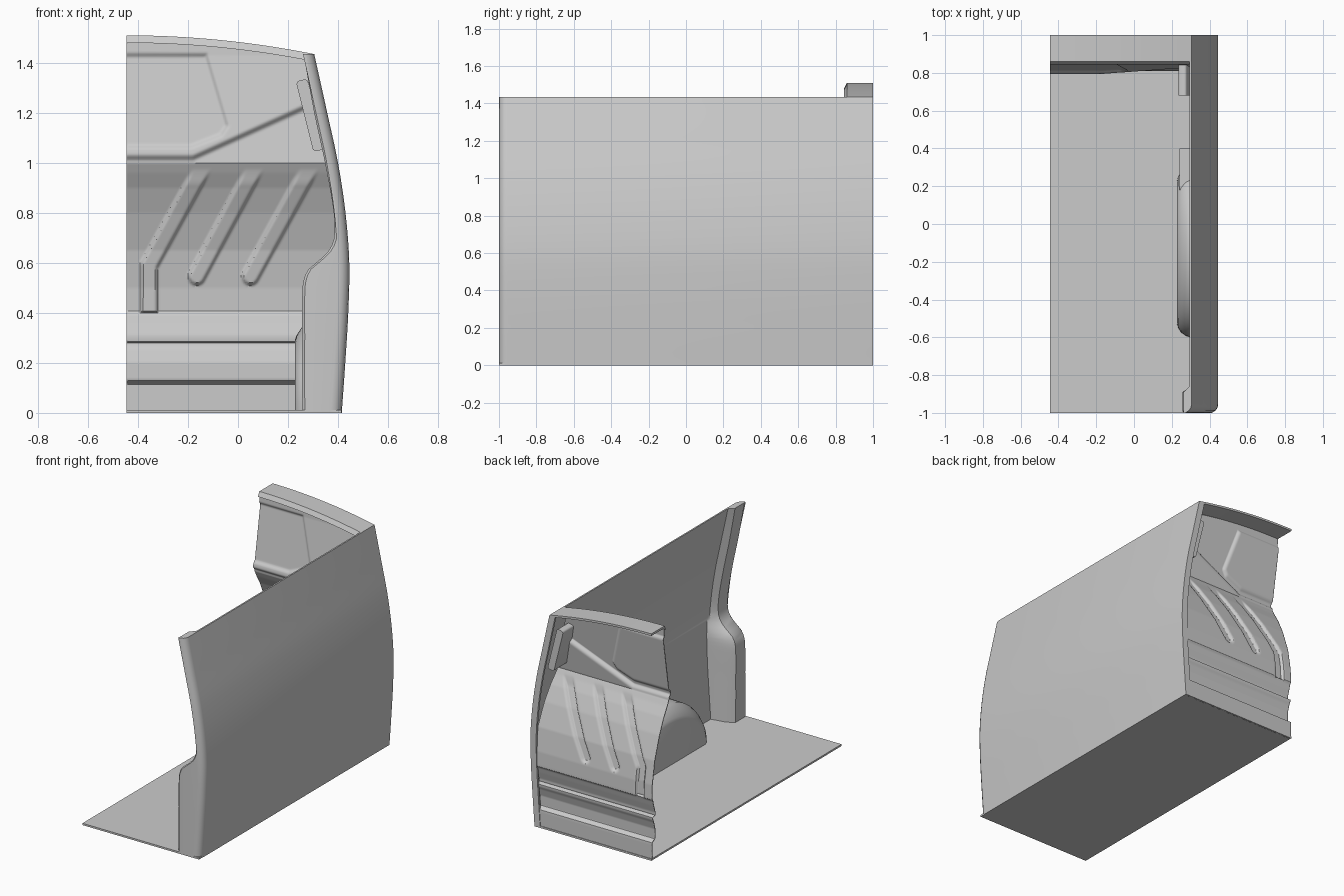
import bpy, bmesh, math
from mathutils import Vector, Matrix

if "Cube" in bpy.data.objects:
    bpy.data.objects.remove(bpy.data.objects["Cube"])

X0 = -0.445


def smooth(a, b, v):
    t = min(1, max(0, (v - a) / (b - a)))
    return t * t * (3 - 2 * t)


def curve(points, v):
    """Smooth interpolation through (key, value) points."""
    n = len(points)
    i = 0
    while i < n - 2 and v > points[i + 1][0]:
        i += 1
    slope = lambda j: ((points[min(j + 1, n - 1)][1] - points[max(j - 1, 0)][1]) /
                       (points[min(j + 1, n - 1)][0] - points[max(j - 1, 0)][0]))
    (a, p), (b, q) = points[i], points[i + 1]
    h = b - a
    t = min(1, max(0, (v - a) / h))
    return (p * (1 + 2 * t) * (1 - t) ** 2 + slope(i) * h * t * (1 - t) ** 2
            + q * t * t * (3 - 2 * t) + slope(i + 1) * h * t * t * (t - 1))


def linear(points, v):
    for (a, p), (b, q) in zip(points, points[1:]):
        if v <= b:
            return p + (q - p) * max(0, v - a) / (b - a)
    return points[-1][1]


def finish(name, bm, recalc=True):
    if recalc:
        bmesh.ops.recalc_face_normals(bm, faces=bm.faces)
    me = bpy.data.meshes.new(name)
    bm.to_mesh(me)
    bm.free()
    ob = bpy.data.objects.new(name, me)
    bpy.context.collection.objects.link(ob)
    return ob


def loft(name, rings):
    """Skin closed rings of equal length and cap both ends."""
    bm = bmesh.new()
    rows = [[bm.verts.new(p) for p in r] for r in rings]
    n = len(rows[0])
    for a, b in zip(rows, rows[1:]):
        for i in range(n):
            bm.faces.new((a[i], a[(i + 1) % n], b[(i + 1) % n], b[i]))
    bm.faces.new(rows[0])
    bm.faces.new(rows[-1])
    return finish(name, bm)


def box(name, lo, hi, bevel=0, matrix=Matrix()):
    bm = bmesh.new()
    bmesh.ops.create_cube(bm, size=1)
    size, mid = Vector(hi) - Vector(lo), (Vector(hi) + Vector(lo)) / 2
    for v in bm.verts:
        v.co = matrix @ (Vector(a * b for a, b in zip(v.co, size)) + mid)
    if bevel:
        edges = [e for e in bm.edges if abs((e.verts[0].co - e.verts[1].co).normalized().y) > 0.9]
        bmesh.ops.bevel(bm, geom=edges, offset=bevel, segments=4, profile=0.5, affect='EDGES')
    return finish(name, bm)


# Side wall profiles: outer skin and inner face of the front pillar, (z, x)
OUTER = [(0, .415), (.2, .429), (.4, .441), (.6, .445), (.8, .430), (1, .400), (1.2, .357), (1.435, .305)]
INNER = [(0, .257), (.3, .257), (.5, .258), (.55, .268), (.58, .287), (.61, .325), (.65, .364),
         (.7, .384), (.8, .383), (1, .348), (1.2, .305), (1.435, .262)]

# Side wall with front pillar and rear return lip
rings = []
for k in range(61):
    z = 1.435 * k / 60
    o, i = curve(OUTER, z), curve(INNER, z)
    t = min(i + 0.045, o - 0.012)
    ring = [(o, -.955), (o, 1), (o - .042, 1), (o - .042, .985), (o - .01, .985), (o - .01, -.84),
            (t, -.86), (i, -.89), (i, -.99), (i + .01, -1)]
    ring += [(o - .045 + .045 * math.sin(a), -.955 - .045 * math.cos(a))
             for a in (math.radians(d) for d in (0, 22, 45, 68))]
    rings.append([(x, y, z) for x, y in ring])
loft("side_wall", rings)

# Floor
box("floor", (X0, -1, 0), (.413, 1, .012))

# Wheel arch with rounded edge, and the low block behind it
rings = []
for x, r, h in ((.227, .375, .285), (.234, .40, .305), (.25, .425, .33), (.275, .442, .36),
                (.30, .45, .375), (.41, .45, .38)):
    rings.append([(x, -.15 + r * math.cos(math.pi * k / 32), .005 + h * math.sin(math.pi * k / 32))
                  for k in range(33)])
loft("wheel_arch", rings)
box("arch_rear_block", (.24, .18, .005), (.41, .40, .20))


# Rear bulkhead: pressed sheet with wavy base, ribs, window recess and diagonal step
def roof(x):
    return 1.51 - .075 * ((x - X0) / .75) ** 2


BASE = [(0, .988), (.115, .988), (.13, .958), (.2, .958), (.25, .972), (.278, .985), (.286, .957),
        (.31, .957), (.36, .972), (.398, .982), (.405, .99), (.5, .985), (.65, .96), (.8, .91),
        (.9, .865), (.96, .83), (1, .81), (1.43, .88), (1.52, .885)]
RIBS = [((-.13, 1), (-.355, .59)), ((-.355, .59), (-.355, .36)), ((.08, 1), (-.165, .545)),
        ((.30, 1), (.05, .545))]
WINDOW = [((-.445, 1.075), (-.19, 1.075)), ((-.19, 1.075), (-.075, 1.12)), ((-.075, 1.12), (-.055, 1.15)),
          ((-.055, 1.15), (-.135, 1.42)), ((-.135, 1.42), (-.445, 1.42))]


def seg_dist(p, a, b):
    a, b = Vector(a), Vector(b)
    t = max(0, min(1, (p - a).dot(b - a) / (b - a).length_squared))
    return (p - a - (b - a) * t).length


def bulkhead_y(x, z):
    p = Vector((x, z))
    y = linear(BASE, z)
    if .4 < z < 1.05:
        d = min(seg_dist(p, a, b) for a, b in RIBS)
        y -= .016 * (1 - smooth(.024, .038, d)) * (1 - smooth(.9, .98, z))
    step = 1.005 + .45 * max(0, x + .18)
    y -= .022 * smooth(step, step + .03, z)
    if z > 1:
        d = max(((x - a[0]) * (b[1] - a[1]) - (z - a[1]) * (b[0] - a[0])) / math.dist(a, b) for a, b in WINDOW)
        y += .013 * (1 - smooth(0, .022, d))
    return y


NX, NZ = 130, 210
bm = bmesh.new()
rows = []
for k in range(NZ + 1):
    z = 1.50 * k / NZ
    right = curve(OUTER, min(z, 1.435)) - .03
    row = []
    for i in range(NX + 1):
        x = X0 + (right - X0) * i / NX
        zz = z if z < 1.4 else 1.4 + (z - 1.4) / .1 * (roof(x) - .012 - 1.4)
        row.append(bm.verts.new((x, bulkhead_y(x, zz), zz)))
    rows.append(row)
for a, b in zip(rows, rows[1:]):
    for i in range(NX):
        bm.faces.new((a[i], a[i + 1], b[i + 1], b[i]))
bulkhead = finish("rear_bulkhead", bm, recalc=False)
mod = bulkhead.modifiers.new("thickness", 'SOLIDIFY')
mod.thickness = .008
mod.offset = -1

# Curved roof strip with a downturned front edge
rings = []
for k in range(25):
    x = X0 + .75 * k / 24
    z = roof(x)
    rings.append([(x, 1, z), (x, .86, z), (x, .845, z - .03), (x, .855, z - .03), (x, .868, z - .014),
                  (x, 1, z - .014)])
loft("roof_strip", rings)

# Slanted corner box passing through the bulkhead
tilt = Matrix.Translation((.288, 0, 1.19)) @ Matrix.Rotation(math.radians(-14), 4, 'Y')
tilt = Matrix.Translation((.288, 0, 1.19)) @ Matrix.Rotation(math.radians(14), 4, 'Y').inverted()
box("corner_box", (-.022, .68, -.145), (.025, .96, .145), .014, tilt)

# Smooth shading with sharp creases
for ob in bpy.data.objects:
    ob.select_set(True)
    bpy.context.view_layer.objects.active = ob
bpy.ops.object.shade_smooth_by_angle(angle=math.radians(35))
